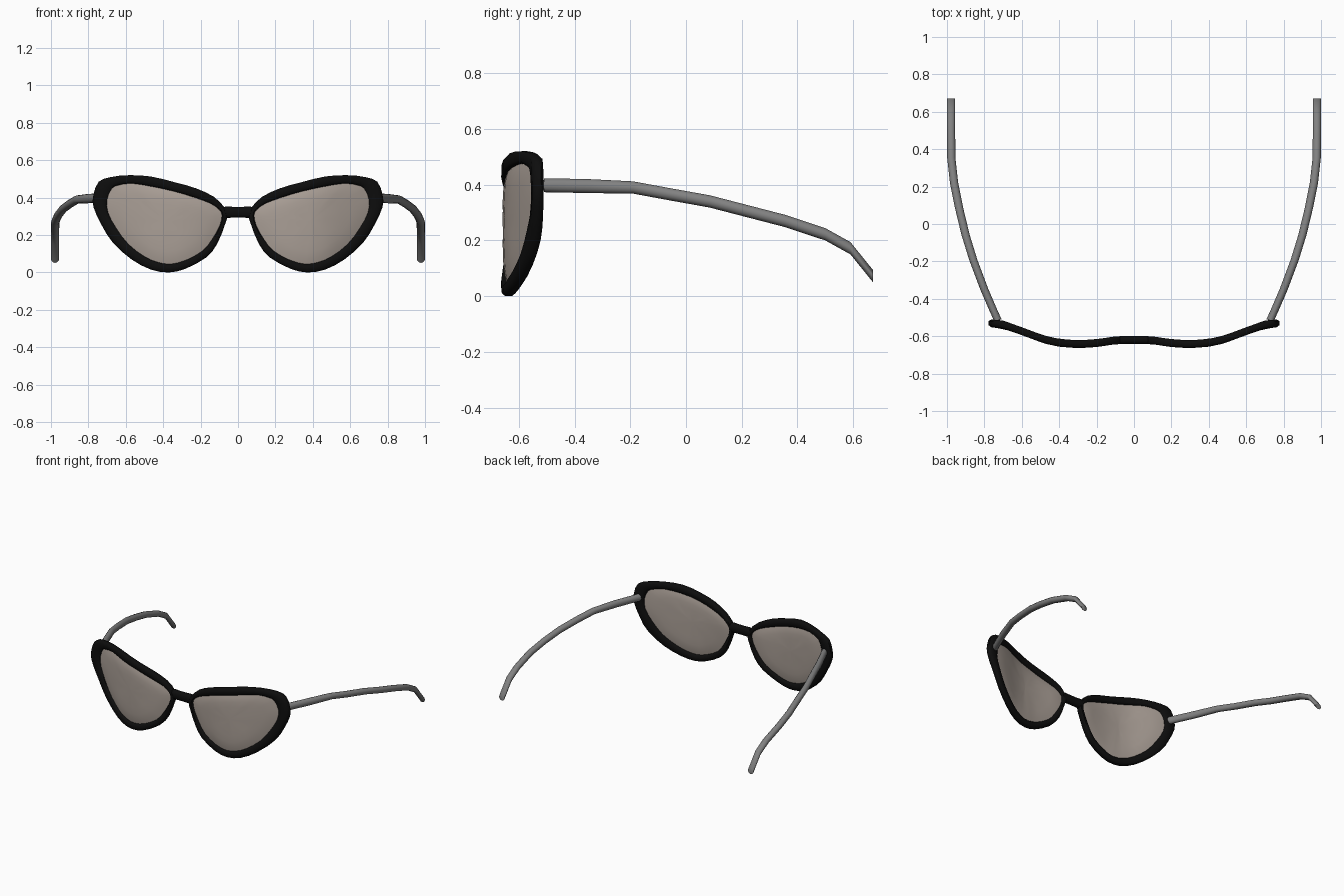
import bpy, bmesh, math

if "Cube" in bpy.data.objects:
    bpy.data.objects.remove(bpy.data.objects["Cube"])

def material(name, rgb, alpha=1.0):
    m = bpy.data.materials.new(name)
    m.diffuse_color = (*rgb, alpha)
    m.use_nodes = True
    m.node_tree.nodes["Principled BSDF"].inputs["Base Color"].default_value = m.diffuse_color
    return m

BLACK = material("black_plastic", (0.004, 0.004, 0.004))
GREY = material("grey_metal", (0.22, 0.22, 0.22))
TINT = material("tinted_lens", (0.40, 0.345, 0.305), 0.7)

def loft(name, rings, mat, wrap=False, caps=True, angle=50):
    """Skin a list of equal closed rings into one smooth object."""
    bm = bmesh.new()
    vs = [[bm.verts.new(p) for p in r] for r in rings]
    n = len(vs[0])
    pairs = list(zip(vs, vs[1:])) + ([(vs[-1], vs[0])] if wrap else [])
    for a, b in pairs:
        for i in range(n):
            j = (i + 1) % n
            bm.faces.new((a[i], a[j], b[j], b[i]))
    if caps and not wrap:
        bm.faces.new(vs[0])
        bm.faces.new(vs[-1])
    bmesh.ops.recalc_face_normals(bm, faces=bm.faces)
    me = bpy.data.meshes.new(name)
    bm.to_mesh(me)
    bm.free()
    me.materials.append(mat)
    ob = bpy.data.objects.new(name, me)
    bpy.context.collection.objects.link(ob)
    bpy.ops.object.select_all(action='DESELECT')
    ob.select_set(True)
    bpy.context.view_layer.objects.active = ob
    bpy.ops.object.shade_smooth_by_angle(angle=math.radians(angle))
    return ob

# Front curve of the glasses: depth y for a given x
CURVE = [(0, -.62), (.1, -.622), (.2, -.637), (.3, -.643), (.4, -.635),
         (.48, -.618), (.6, -.573), (.7, -.537), (.8, -.528)]

def depth(x):
    x = min(abs(x), .799)
    for (x0, y0), (x1, y1) in zip(CURVE, CURVE[1:]):
        if x <= x1:
            return y0 + (y1 - y0) * (x - x0) / (x1 - x0)

def smooth_loop(pts):
    """Catmull-Rom midpoints double the points of a closed loop."""
    out, n = [], len(pts)
    for i in range(n):
        a, b, c, d = (pts[(i + k) % n] for k in (-1, 0, 1, 2))
        out.append(b)
        out.append(tuple((9 * (q + r) - p - s) / 16 for p, q, r, s in zip(a, b, c, d)))
    return out

# Rim profile: outer x, z and matching inner x, z
RIM = smooth_loop([
    (.058, .30, .086, .305), (.075, .35, .10, .335), (.13, .405, .145, .368),
    (.225, .45, .23, .40), (.33, .48, .34, .433), (.465, .513, .465, .46),
    (.583, .52, .57, .476), (.68, .51, .64, .466), (.745, .485, .675, .448),
    (.773, .415, .70, .39), (.773, .35, .695, .32), (.73, .255, .65, .235),
    (.67, .16, .585, .15), (.57, .07, .50, .085), (.465, .015, .43, .055),
    (.37, 0, .36, .045), (.28, .02, .28, .065), (.17, .08, .19, .115),
    (.11, .155, .14, .175), (.07, .255, .098, .25)])

# Rounded rim cross-section: blend outer -> inner, depth offset
SECTION = [(0, -.011), (.2, -.021), (.8, -.021), (1, -.011),
           (1, .011), (.8, .021), (.2, .021), (0, .011)]

# Temple centre line: x, y, z
TEMPLE = [(.73, -.51, .398), (.757, -.45, .397), (.80, -.35, .395),
          (.86, -.19, .39), (.90, -.06, .366), (.935, .085, .34),
          (.962, .22, .305), (.977, .355, .27), (.978, .5, .222),
          (.978, .59, .172), (.978, .67, .073)]

for s, side in ((1, "right"), (-1, "left")):
    # Rim
    rings = []
    for ox, oz, ix, iz in RIM:
        ring = []
        for t, dy in SECTION:
            x, z = ox + (ix - ox) * t, oz + (iz - oz) * t
            ring.append((s * x, depth(x) + dy, z))
        rings.append(ring)
    loft(side + "_rim", rings, BLACK, wrap=True, angle=60)

    # Lens: thin solid bulging on both faces
    cx, cz = .39, .275
    half = [(.02, .017), (.25, .0165), (.5, .0155), (.7, .014), (.87, .010), (1.0, .003)]
    steps = [(k, -o) for k, o in half] + [(k, o) for k, o in reversed(half)]
    rings = []
    for k, o in steps:
        ring = []
        for _, _, ix, iz in RIM:
            x, z = cx + (ix - cx) * k * 1.02, cz + (iz - cz) * k * 1.02
            ring.append((s * x, depth(x) + o, z))
        rings.append(ring)
    loft(side + "_lens", rings, TINT, angle=60)

    # Temple arm with upright cross-sections
    rings = []
    for i, (x, y, z) in enumerate(TEMPLE):
        h = .025 if i < 3 else .022
        rings.append([(s * (x + .022 * math.cos(a)), y, z + h * math.sin(a))
                      for a in (math.tau * k / 12 for k in range(12))])
    loft(side + "_temple", rings, GREY)

    # Hinge stub joining temple to rim
    rings = [[(s * (x + .016 * math.cos(a)), y, .398 + .018 * math.sin(a))
              for a in (math.tau * k / 12 for k in range(12))]
             for x, y in ((.73, -.535), (.733, -.505))]
    loft(side + "_hinge", rings, GREY)

# Nose bridge
rings = []
for x, h in ((-.078, .028), (-.06, .031), (-.03, .029), (.03, .029), (.06, .031), (.078, .028)):
    rings.append([(x, -.62 + .021 * c, .322 + h * d) for c, d in
                  ((-1, -.5), (-1, .5), (-.5, 1), (.5, 1), (1, .5), (1, -.5), (.5, -1), (-.5, -1))])
loft("bridge", rings, BLACK, angle=60)
